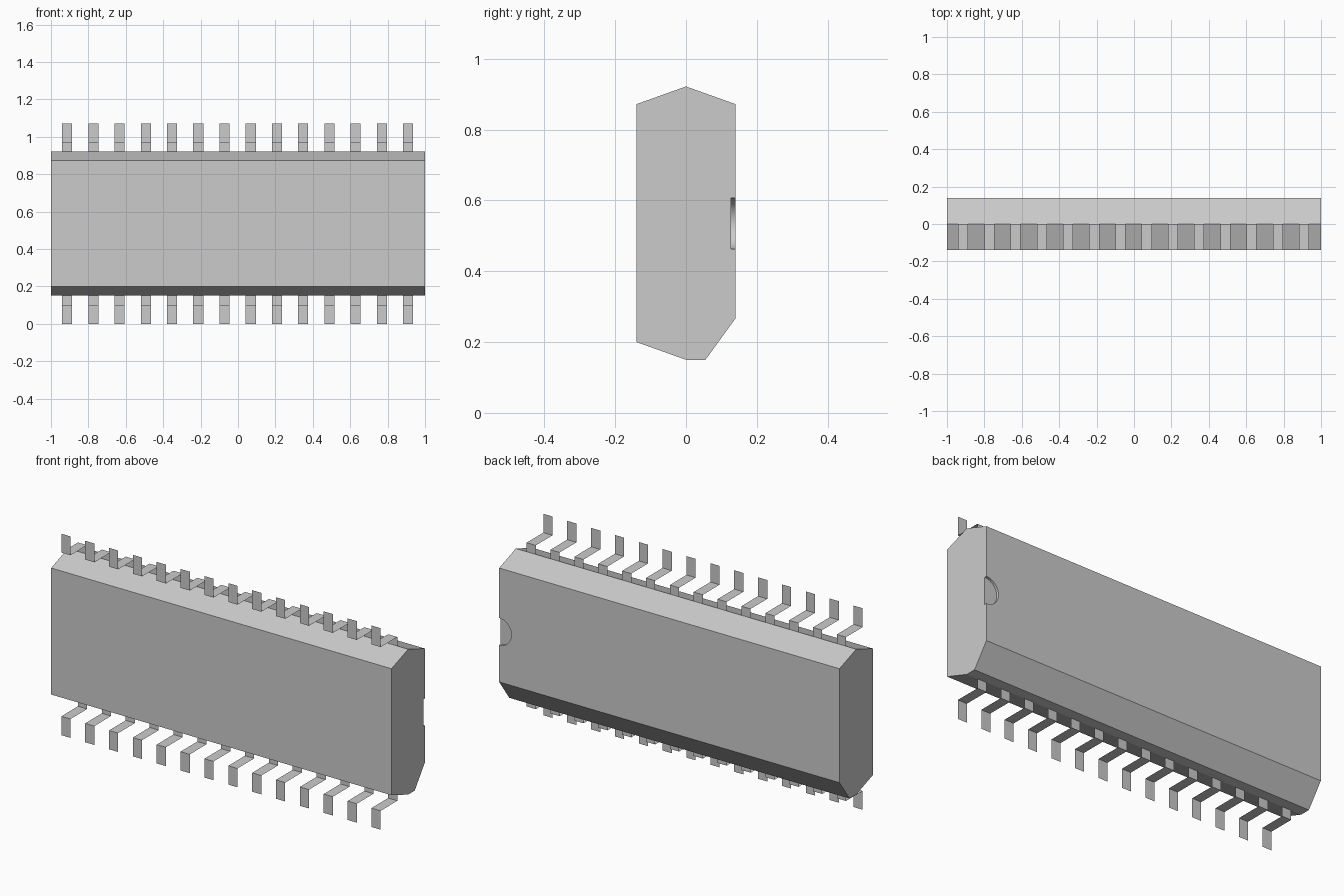
import bpy
import bmesh
from math import radians

if "Cube" in bpy.data.objects:
    bpy.data.objects.remove(bpy.data.objects["Cube"], do_unlink=True)

grey = bpy.data.materials.new("plain grey")
grey.use_nodes = True
colour = (0.6, 0.6, 0.6, 1.0)
grey.diffuse_color = colour
grey.node_tree.nodes["Principled BSDF"].inputs["Base Color"].default_value = colour

HALF_DEPTH = 0.14
MID_Z = 0.535
LEADS = 14
PITCH = 0.1402


def sweep_x(name, profile, x0, x1, solid):
    """Sweep a (y, z) profile along x, as a closed solid or an open sheet."""
    bm = bmesh.new()
    a = [bm.verts.new((x0, y, z)) for y, z in profile]
    b = [bm.verts.new((x1, y, z)) for y, z in profile]
    n = len(profile)
    for i in range(n if solid else n - 1):
        j = (i + 1) % n
        bm.faces.new((a[i], a[j], b[j], b[i]))
    if solid:
        bm.faces.new(a)
        bm.faces.new(b)
    bmesh.ops.recalc_face_normals(bm, faces=bm.faces)
    mesh = bpy.data.meshes.new(name)
    bm.to_mesh(mesh)
    bm.free()
    obj = bpy.data.objects.new(name, mesh)
    bpy.context.collection.objects.link(obj)
    mesh.materials.append(grey)
    return obj


# Package body with tapered long edges and one large rear chamfer
body = sweep_x("chip_body", [
    (-HALF_DEPTH, 0.20), (-HALF_DEPTH, 0.872), (0, 0.922), (HALF_DEPTH, 0.872),
    (HALF_DEPTH, 0.267), (0.055, 0.15), (0, 0.15)], -1, 1, True)

# Shallow half-round orientation notch in the rear face
bpy.ops.mesh.primitive_cylinder_add(
    vertices=32, radius=0.072, depth=0.025,
    location=(1, HALF_DEPTH, MID_Z), rotation=(radians(90), 0, 0))
cutter = bpy.context.object
cutter.name = "notch_cutter"
cutter.hide_render = True
cutter.data.materials.append(grey)
notch = body.modifiers.new("notch", "BOOLEAN")
notch.operation = "DIFFERENCE"
notch.solver = "EXACT"
notch.object = cutter
bpy.ops.object.select_all(action="DESELECT")
body.select_set(True)
bpy.context.view_layer.objects.active = body
bpy.ops.object.modifier_apply(modifier="notch")
bpy.data.objects.remove(cutter, do_unlink=True)
bpy.ops.object.shade_smooth_by_angle(angle=radians(15))

# Two rows of thin bent leads: stub, forward shelf, then foot
lower = [(0, 0.15), (0, 0.10), (-HALF_DEPTH, 0.10), (-HALF_DEPTH, 0)]
upper = [(y, 2 * MID_Z - z) for y, z in lower]
for row, profile in (("lower", lower), ("upper", upper)):
    for i in range(LEADS):
        x = (i - (LEADS - 1) / 2) * PITCH - 0.002
        sweep_x(f"{row}_lead_{i + 1}", profile, x - 0.027, x + 0.027, False)
